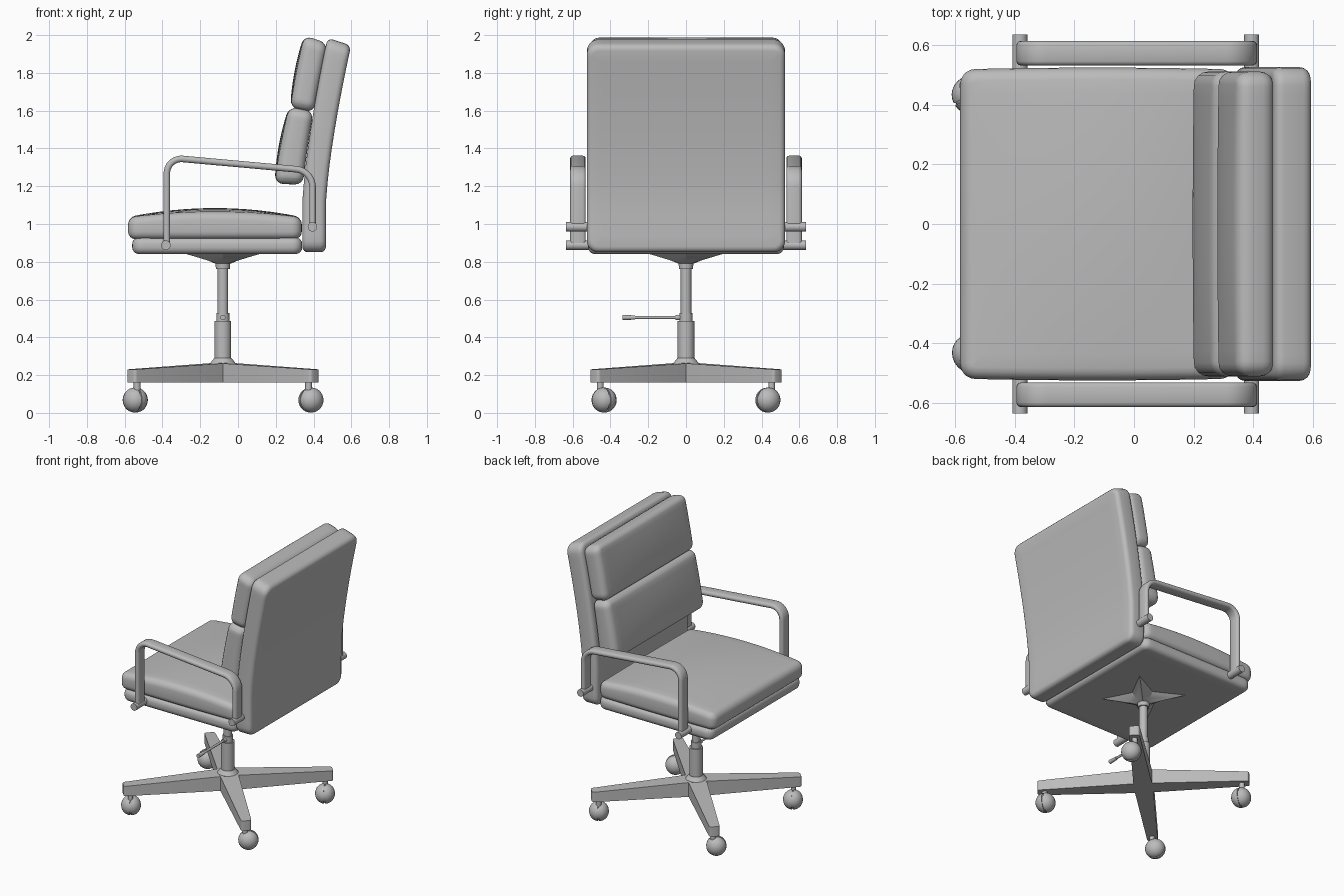
import bpy, bmesh, math
from mathutils import Vector, Matrix

if "Cube" in bpy.data.objects:
    bpy.data.objects.remove(bpy.data.objects["Cube"], do_unlink=True)

grey = bpy.data.materials.new("plain grey")
grey.use_nodes = True
GREY = (0.5, 0.5, 0.5, 1)
grey.diffuse_color = GREY
grey.node_tree.nodes["Principled BSDF"].inputs["Base Color"].default_value = GREY

HUB = -0.08  # x of the column


def finish(name, bm, angle=35):
    bmesh.ops.recalc_face_normals(bm, faces=bm.faces)
    mesh = bpy.data.meshes.new(name)
    bm.to_mesh(mesh)
    bm.free()
    mesh.materials.append(grey)
    ob = bpy.data.objects.new(name, mesh)
    bpy.context.collection.objects.link(ob)
    bpy.ops.object.select_all(action='DESELECT')
    ob.select_set(True)
    bpy.context.view_layer.objects.active = ob
    bpy.ops.object.shade_smooth_by_angle(angle=math.radians(angle))
    return ob


def pad(name, a, b, c, corner, edge, place):
    """Rounded slab a x b x c, cut into strips and bent by place(u, v, w)."""
    bm = bmesh.new()
    bmesh.ops.create_cube(bm, size=1)
    bmesh.ops.scale(bm, vec=(a, b, c), verts=bm.verts)
    upright = [e for e in bm.edges if abs(e.verts[0].co.z - e.verts[1].co.z) > c / 2]
    bmesh.ops.bevel(bm, geom=upright, offset=corner, segments=5, profile=0.5, affect='EDGES')
    rim = [e for e in bm.edges if abs(e.verts[0].co.z - e.verts[1].co.z) < c / 2]
    bmesh.ops.bevel(bm, geom=rim, offset=edge, segments=4, profile=0.5, affect='EDGES')
    cuts = 12
    for axis, size in ((0, a), (1, b)):
        for i in range(1, cuts):
            at, no = Vector(), Vector()
            at[axis] = size * (i / cuts - 0.5)
            no[axis] = 1
            bmesh.ops.bisect_plane(bm, geom=bm.verts[:] + bm.edges[:] + bm.faces[:],
                                   plane_co=at, plane_no=no)
    for v in bm.verts:
        v.co = place(*v.co)
    return finish(name, bm, 50)


def rod(bm, p, q, r1, r2=None, sides=24):
    """Cylinder or cone from p to q."""
    p, q = Vector(p), Vector(q)
    turn = (q - p).to_track_quat('Z', 'Y').to_matrix().to_4x4()
    bmesh.ops.create_cone(bm, cap_ends=True, segments=sides, radius1=r1,
                          radius2=r1 if r2 is None else r2, depth=(q - p).length,
                          matrix=Matrix.Translation((p + q) / 2) @ turn)


# Backrest: shell and two cushions follow one lean curve
def lean(z):
    return 0.13 * max(0, (z - 1.1) / 0.85) ** 1.4


def back_part(z_mid, x_mid, swell=0.0, half=1, taper=0.0):
    def place(u, v, w):
        z = z_mid + u
        k = max(0, 1 - (u / half) ** 2) * max(0, 1 - (v / 0.52) ** 2)
        if w < 0:
            w -= swell * k + taper * (half - u)
        tilt = 0.32 * max(0, (z - 1.1) / 0.85)
        return Vector((x_mid + lean(z) + w, v, z - tilt * w))
    return place


pad("back_shell", 1.115, 1.05, 0.125, 0.06, 0.03, back_part(1.408, 0.403))
pad("upper_back_cushion", 0.375, 1.02, 0.125, 0.05, 0.042,
    back_part(1.79, 0.277, 0.012, 0.19))
pad("lower_back_cushion", 0.4, 1.02, 0.13, 0.05, 0.045,
    back_part(1.41, 0.272, 0.012, 0.2, 0.05))


# Seat: flat pan below, domed cushion above
def seat_place(u, v, w):
    if w > 0:
        w += 0.05 * max(0, 1 - (u / 0.47) ** 2) * (1 - 0.45 * (v / 0.525) ** 2)
    side = 1 + 0.012 * (1 - (u / 0.47) ** 2)
    return Vector((-0.122 + u, v * side, 0.977 + w))


pad("seat_cushion", 0.92, 1.035, 0.115, 0.05, 0.04, seat_place)
pad("seat_pan", 0.9, 1.035, 0.088, 0.05, 0.035,
    lambda u, v, w: Vector((-0.11 + u, v, 0.885 + w)))


# Armrests: flat rounded bar swept along a path, held by two pins
def fillet(p, corner, q, r, steps=8):
    p, corner, q = Vector(p), Vector(corner), Vector(q)
    a = corner + (p - corner).normalized() * r
    b = corner + (q - corner).normalized() * r
    out = []
    for i in range(steps + 1):
        t = i / steps
        weight = 1.17 * t * (1 - t)
        total = (1 - t) ** 2 + weight * 1.2 + t * t
        out.append((a * (1 - t) ** 2 + corner * weight * 1.2 + b * t * t) / total)
    return out


start, high, low, end = (-0.377, 0.89), (-0.377, 1.352), (0.395, 1.282), (0.395, 0.985)
path = [Vector(start)] + fillet(start, high, low, 0.085) + fillet(high, low, end, 0.085) + [Vector(end)]
section = []
for i in range(16):
    t = math.tau * (i + 0.5) / 16
    section.append((0.0175 * math.cos(t), math.copysign(0.024, math.sin(t)) + 0.0175 * math.sin(t)))

for side, label in ((1, "rear_side"), (-1, "front_side")):
    bm = bmesh.new()
    rings = []
    for i, p in enumerate(path):
        d = (path[min(i + 1, len(path) - 1)] - path[max(i - 1, 0)]).normalized()
        rings.append([bm.verts.new((p.x - d.y * n, side * (0.572 + y), p.y + d.x * n))
                      for n, y in section])
    for r, s in zip(rings, rings[1:]):
        for j in range(16):
            k = (j + 1) % 16
            bm.faces.new((r[j], r[k], s[k], s[j]))
    bm.faces.new(rings[0])
    bm.faces.new(rings[-1])
    finish("armrest_" + label, bm)
    bm = bmesh.new()
    for x, z in ((-0.382, 0.888), (0.394, 0.985)):
        rod(bm, (x, side * 0.5, z), (x, side * 0.634, z), 0.025)
    finish("armrest_pins_" + label, bm)

# Column: stepped tubes with collar and hub cone
bm = bmesh.new()
for z1, z2, r1, r2 in ((0.16, 0.262, 0.055, 0.055), (0.262, 0.29, 0.068, 0.046),
                       (0.25, 0.487, 0.044, 0.044), (0.48, 0.53, 0.034, 0.034),
                       (0.5, 0.8, 0.028, 0.028), (0.762, 0.8, 0.037, 0.04)):
    rod(bm, (HUB, 0, z1), (HUB, 0, z2), r1, r2, 32)
finish("column", bm)

# Height lever
bm = bmesh.new()
rod(bm, (HUB, -0.02, 0.505), (HUB, -0.3, 0.505), 0.008, sides=16)
rod(bm, (HUB, -0.27, 0.505), (HUB, -0.337, 0.505), 0.011, 0.014, sides=16)
rod(bm, (HUB, -0.055, 0.505), (HUB, 0.03, 0.505), 0.014, sides=16)
finish("height_lever", bm)

# Star bracket under the seat
bm = bmesh.new()
rings = []
for z, tip, notch in ((0.79, 0.04, 0.04), (0.806, 0.11, 0.06), (0.832, 0.23, 0.085), (0.846, 0.3, 0.1)):
    rings.append([bm.verts.new((HUB + r * math.cos(t), r * math.sin(t), z))
                  for i in range(8) for t in [math.tau * i / 8]
                  for r in [tip if i % 2 else notch]])
for r, s in zip(rings, rings[1:]):
    for j in range(8):
        k = (j + 1) % 8
        bm.faces.new((r[j], r[k], s[k], s[j]))
bm.faces.new(rings[0])
bm.faces.new(rings[-1])
finish("seat_bracket", bm, 25)

# Four tapered legs on the diagonals
for i in range(4):
    spin = Matrix.Translation((HUB, 0, 0)) @ Matrix.Rotation(math.radians(45 + 90 * i), 4, 'Z')
    bm = bmesh.new()
    bmesh.ops.create_cube(bm, size=1)
    for v in bm.verts:
        far = v.co.x > 0
        top = (0.23 if far else 0.265) if v.co.z > 0 else 0.16
        v.co = (0.69 if far else 0, v.co.y * (0.068 if far else 0.125), top)
    tip = [e for e in bm.edges if all(v.co.x > 0.6 for v in e.verts)
           and abs(e.verts[0].co.y - e.verts[1].co.y) < 0.01]
    bmesh.ops.bevel(bm, geom=tip, offset=0.015, segments=3, profile=0.5, affect='EDGES')
    bmesh.ops.transform(bm, matrix=spin, verts=bm.verts)
    finish("leg_%d" % (i + 1), bm, 30)

    # Ball caster: two domed wheels, a hood between them and a stem
    stem = spin @ Vector((0.642, 0, 0))
    ball = Vector((stem.x + (-0.01 if stem.x < HUB else 0.012),
                   stem.y * 0.955, 0.068))
    face = Matrix.Rotation(math.radians(30 + 90 * i), 4, 'Z')
    bm = bmesh.new()
    for s in (-1, 1):
        made = bmesh.ops.create_uvsphere(bm, u_segments=24, v_segments=14, radius=0.066)["verts"]
        for v in made:
            if v.co.x * s < 0:
                v.co.x = 0
            v.co.x = v.co.x * 0.92 + s * 0.004
        bmesh.ops.transform(bm, matrix=Matrix.Translation(ball) @ face, verts=made)
    axis = face @ Vector((0.01, 0, 0))
    rod(bm, ball - axis, ball + axis, 0.06)
    rod(bm, (stem.x, stem.y, 0.08), (stem.x, stem.y, 0.165), 0.018, sides=16)
    finish("caster_%d" % (i + 1), bm)
